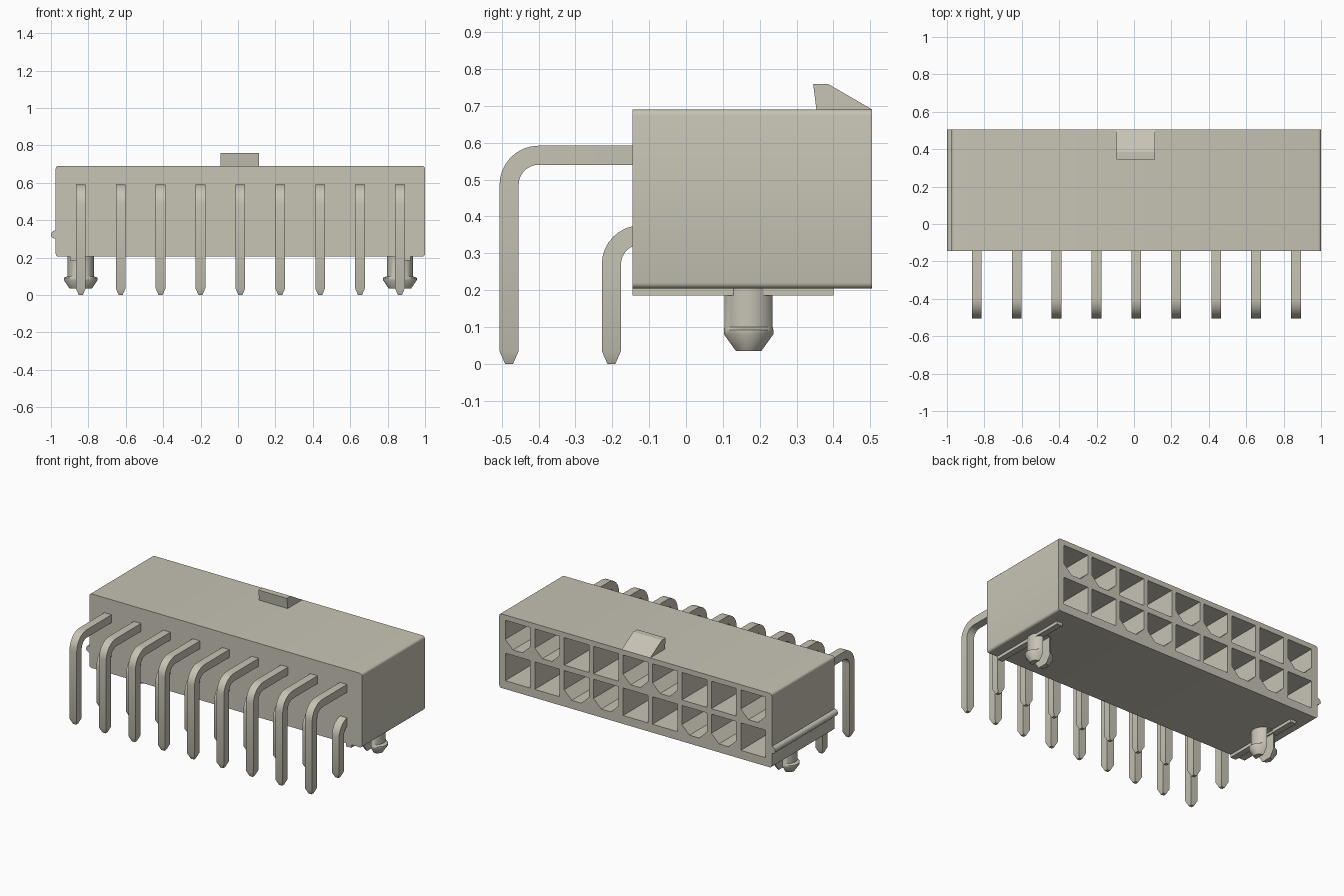
import bpy, bmesh, math

if "Cube" in bpy.data.objects:
    bpy.data.objects.remove(bpy.data.objects["Cube"])

CX = 0.0125          # middle of the housing
PITCH = 0.2133       # contact spacing
COLUMNS = [CX + (i - 4) * PITCH for i in range(9)]
ROWS = (0.35, 0.566)
FRONT, BACK, BOTTOM, TOP = -0.145, 0.505, 0.205, 0.69

beige = bpy.data.materials.new("warm grey plastic")
beige.use_nodes = True
beige.diffuse_color = (0.57, 0.55, 0.46, 1)
beige.node_tree.nodes["Principled BSDF"].inputs["Base Color"].default_value = (0.57, 0.55, 0.46, 1)


def finish(bm, name):
    bmesh.ops.recalc_face_normals(bm, faces=bm.faces)
    mesh = bpy.data.meshes.new(name)
    bm.to_mesh(mesh)
    bm.free()
    mesh.materials.append(beige)
    obj = bpy.data.objects.new(name, mesh)
    bpy.context.collection.objects.link(obj)
    return obj


def select(obj):
    bpy.ops.object.select_all(action='DESELECT')
    obj.select_set(True)
    bpy.context.view_layer.objects.active = obj


def smooth(obj):
    select(obj)
    bpy.ops.object.shade_smooth_by_angle(angle=math.radians(35))


def cut(obj, cutter):
    mod = obj.modifiers.new("cut", 'BOOLEAN')
    mod.operation, mod.solver, mod.object = 'DIFFERENCE', 'EXACT', cutter
    select(obj)
    bpy.ops.object.modifier_apply(modifier=mod.name)
    bpy.data.objects.remove(cutter)


def loft(bm, rings):
    """Skin a list of rings of equal length and cap both ends."""
    loops = [[bm.verts.new(p) for p in ring] for ring in rings]
    for a, b in zip(loops, loops[1:]):
        for i in range(len(a)):
            j = (i + 1) % len(a)
            bm.faces.new((a[i], a[j], b[j], b[i]))
    bm.faces.new(loops[0])
    bm.faces.new(loops[-1])


def box(bm, x0, x1, y0, y1, z0, z1):
    loft(bm, [[(x0, y0, z), (x1, y0, z), (x1, y1, z), (x0, y1, z)] for z in (z0, z1)])


# Housing block, rounded along its long depth edges
bm = bmesh.new()
box(bm, CX - 0.9875, CX + 0.9875, FRONT, BACK, BOTTOM, TOP)
depth_edges = [e for e in bm.edges if abs(e.verts[0].co.y - e.verts[1].co.y) > 0.1]
bmesh.ops.bevel(bm, geom=depth_edges, offset=0.015, segments=3, affect='EDGES', profile=0.5)
housing = finish(bm, "housing")

# Sockets: square ones alternate in pairs with ones chamfered at the bottom
bm = bmesh.new()
H, C = 0.09, 0.055
for row, z in enumerate(ROWS):
    for col, x in enumerate(COLUMNS):
        keyed = ((col + 1) // 2 % 2 == 0) == (row == 1)
        if keyed:
            outline = [(-H, H), (H, H), (H, C - H), (H - C, -H), (C - H, -H), (-H, C - H)]
        else:
            outline = [(-H, H), (H, H), (H, -H), (-H, -H)]
        loft(bm, [[(x + u, y, z + v) for u, v in outline] for y in (0.0, BACK + 0.1)])
cut(housing, finish(bm, "socket_cutter"))
smooth(housing)

# Latch ramp on top
bm = bmesh.new()
ramp = [(0.355, TOP - 0.01), (0.345, 0.76), (0.385, 0.76), (BACK, TOP), (BACK, TOP - 0.01)]
loft(bm, [[(x, y, z) for y, z in ramp] for x in (CX - 0.107, CX + 0.1)])
finish(bm, "latch_ramp")

# Rounded rib on the right side
bm = bmesh.new()
arc = [math.radians(a) for a in range(0, 360, 30)]
loft(bm, [[(-0.978 + 0.022 * math.cos(a), y, 0.323 + 0.022 * math.sin(a)) for a in arc]
          for y in (FRONT, BACK)])
smooth(finish(bm, "side_rib"))

for side, label in ((-1, "right"), (1, "left")):
    # Standoff rails under the housing
    bm = bmesh.new()
    x = CX + side * 0.89
    box(bm, x - 0.02, x + 0.02, FRONT, 0.40, 0.185, BOTTOM + 0.01)
    finish(bm, label + "_rail")

    # Split barbed mounting peg
    bm = bmesh.new()
    x = CX + side * 4 * PITCH
    sections = [(0.035, 0.06, 0.038), (0.08, 0.09, 0.07), (0.092, 0.09, 0.07),
                (0.1, 0.07, 0.07), (0.22, 0.07, 0.07)]
    turn = [math.tau * i / 32 for i in range(32)]
    loft(bm, [[(x + rx * math.cos(a), 0.17 + ry * math.sin(a), z) for a in turn]
              for z, rx, ry in sections])
    peg = finish(bm, label + "_mounting_peg")
    bm = bmesh.new()
    box(bm, x - 0.025, x + 0.025, 0, 0.4, 0, 0.2)
    cut(peg, finish(bm, "slot_cutter"))
    smooth(peg)


def pin(name, x, y_leg, z_arm):
    """Square pin: tapered foot, leg, rounded elbow, arm into the socket."""
    r, w = 0.08, 0.026
    stations = [(y_leg, 0, 0, 0.42), (y_leg, 0.035, 0, 1)]
    for i in range(9):
        a = math.pi / 2 * i / 8
        stations.append((y_leg + r * (1 - math.cos(a)), z_arm - r * (1 - math.sin(a)), a, 1))
    stations += [(0.25, z_arm, math.pi / 2, 1), (0.28, z_arm, math.pi / 2, 0.42)]
    rings = []
    for y, z, a, s in stations:
        h = w * s
        rings.append([(x + u * h, y - v * h * math.cos(a), z + v * h * math.sin(a))
                      for u, v in ((-1, -1), (1, -1), (1, 1), (-1, 1))])
    bm = bmesh.new()
    loft(bm, rings)
    smooth(finish(bm, name))


# Two rows of bent contact pins
for i, x in enumerate(COLUMNS, 1):
    pin(f"lower_pin_{i}", x, -0.2025, ROWS[0])
    pin(f"upper_pin_{i}", x, -0.48, ROWS[1])
